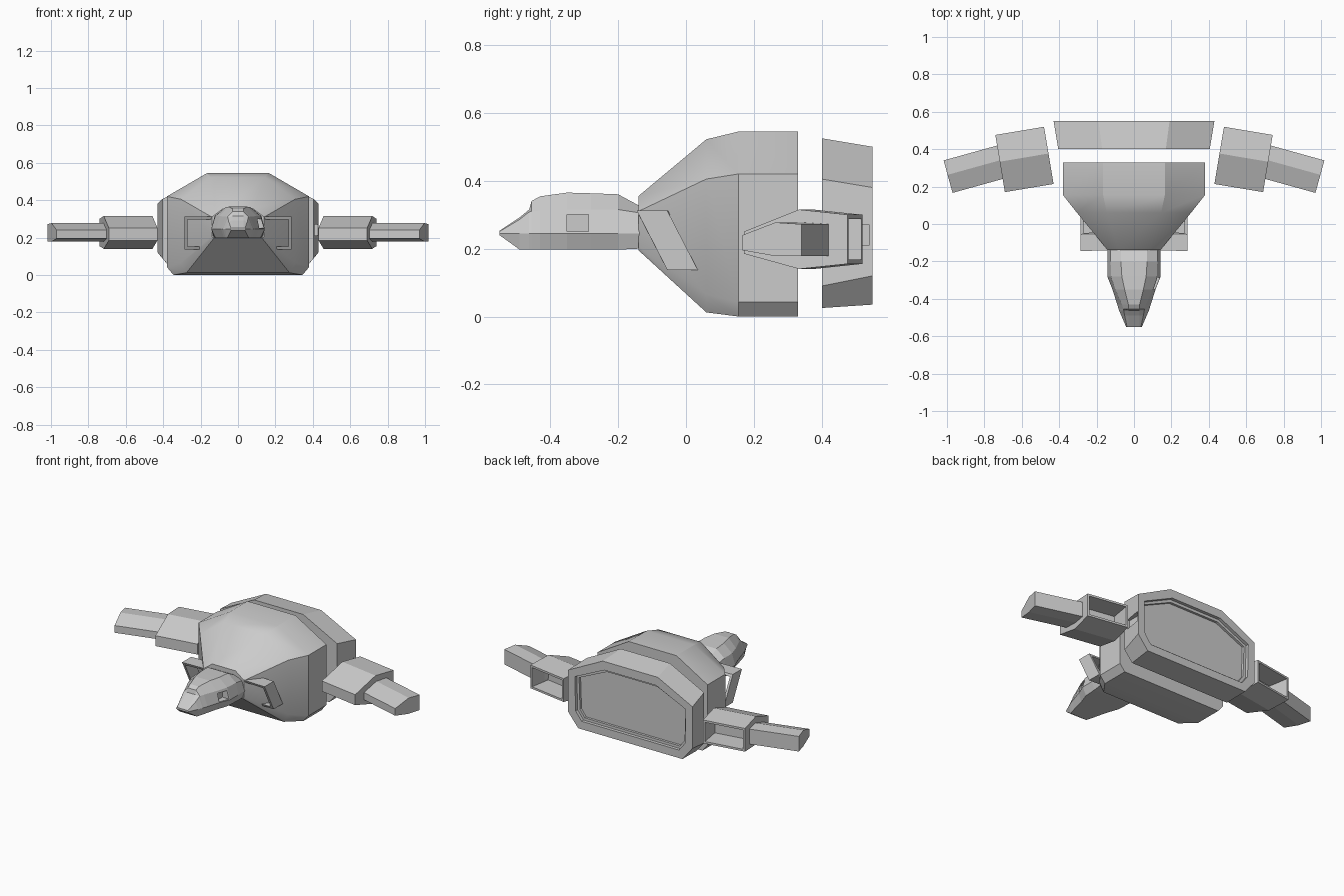
import bpy, bmesh
from math import cos, sin, radians
from mathutils import Vector

if "Cube" in bpy.data.objects:
    bpy.data.objects.remove(bpy.data.objects["Cube"])


def finish(name, bm, mirror=False, smooth=None):
    bmesh.ops.recalc_face_normals(bm, faces=bm.faces)
    me = bpy.data.meshes.new(name)
    bm.to_mesh(me)
    bm.free()
    ob = bpy.data.objects.new(name, me)
    bpy.context.collection.objects.link(ob)
    if mirror:
        ob.modifiers.new("mirror", "MIRROR")
    if smooth:
        bpy.ops.object.select_all(action="DESELECT")
        ob.select_set(True)
        bpy.context.view_layer.objects.active = ob
        bpy.ops.object.shade_smooth_by_angle(angle=radians(smooth))
    return ob


def loft(rings, closed=False):
    """Skin matching point rings; closed joins last ring to first, else caps."""
    bm = bmesh.new()
    vs = [[bm.verts.new(p) for p in r] for r in rings]
    n = len(vs[0])
    pairs = list(zip(vs, vs[1:])) + ([(vs[-1], vs[0])] if closed else [])
    for a, b in pairs:
        for i in range(n):
            j = (i + 1) % n
            bm.faces.new((a[i], a[j], b[j], b[i]))
    if not closed:
        bm.faces.new(vs[0])
        bm.faces.new(vs[-1])
    bmesh.ops.recalc_face_normals(bm, faces=bm.faces)
    bm.normal_update()
    return bm


def section(y, *half):
    """Symmetric cross-section from (x, z) points, top to bottom."""
    return [(x, y, z) for x, z in half] + [(-x, y, z) for x, z in reversed(half)]


def recess(bm, direction, steps):
    """Inset and push in the face that faces most along direction."""
    f = max(bm.faces, key=lambda f: f.normal.dot(Vector(direction)))
    for width, depth in steps:
        bmesh.ops.inset_region(bm, faces=[f], thickness=width)
        n = f.normal.copy()
        ret = bmesh.ops.extrude_discrete_faces(bm, faces=[f])
        f = ret["faces"][0]
        bmesh.ops.translate(bm, verts=f.verts, vec=-n * depth)
        bm.normal_update()


def cut(target, name, lo, hi):
    """Cut a mirrored pair of box pockets."""
    bm = bmesh.new()
    for s in (1, -1):
        r = bmesh.ops.create_cube(bm, size=1)
        for v in r["verts"]:
            p = [(a + b) / 2 + c * (b - a) for a, b, c in zip(lo, hi, v.co)]
            v.co = (p[0] * s, p[1], p[2])
    c = finish(name, bm)
    c.hide_render = True
    c.hide_viewport = True
    m = target.modifiers.new("pocket", "BOOLEAN")
    m.operation = "DIFFERENCE"
    m.solver = "EXACT"
    m.object = c


# Main hull
finish("hull", loft([
    section(-0.14, (0.08, 0.355), (0.14, 0.31), (0.14, 0.207), (0.13, 0.195)),
    section(0.06, (0.145, 0.522), (0.305, 0.405), (0.305, 0.065), (0.275, 0.012)),
    section(0.155, (0.165, 0.545), (0.38, 0.42), (0.38, 0.042), (0.345, 0.0)),
    section(0.33, (0.165, 0.545), (0.38, 0.42), (0.38, 0.042), (0.345, 0.0)),
]), smooth=28)

# Rear engine block with stepped recess and side pockets
bm = loft([
    section(0.40, (0.17, 0.525), (0.405, 0.405), (0.405, 0.09), (0.35, 0.025)),
    section(0.55, (0.19, 0.50), (0.43, 0.38), (0.43, 0.12), (0.36, 0.035)),
])
recess(bm, (0, 1, 0), [(0.055, 0.02), (0.018, 0.015)])
rear = finish("rear_block", bm)
cut(rear, "rear_pocket_cutter", (0.395, 0.43, 0.21), (0.5, 0.54, 0.27))

# Cockpit head: rings run top, shoulder, chine, bottom
head = finish("cockpit", loft([
    section(-0.55, (0.03, 0.252), (0.037, 0.25), (0.042, 0.245), (0.037, 0.24)),
    section(-0.49, (0.03, 0.292), (0.05, 0.286), (0.068, 0.245), (0.058, 0.197)),
    section(-0.462, (0.03, 0.315), (0.055, 0.308), (0.08, 0.245), (0.066, 0.197)),
    section(-0.455, (0.028, 0.34), (0.056, 0.31), (0.082, 0.245), (0.068, 0.197)),
    section(-0.43, (0.03, 0.354), (0.065, 0.312), (0.09, 0.245), (0.075, 0.197)),
    section(-0.35, (0.05, 0.365), (0.10, 0.315), (0.115, 0.245), (0.095, 0.197)),
    section(-0.28, (0.065, 0.363), (0.122, 0.315), (0.143, 0.245), (0.12, 0.197)),
    section(-0.20, (0.07, 0.36), (0.125, 0.315), (0.143, 0.245), (0.125, 0.197)),
    section(-0.135, (0.07, 0.325), (0.125, 0.305), (0.143, 0.245), (0.13, 0.2)),
]))
cut(head, "window_cutter", (0.093, -0.35, 0.25), (0.2, -0.287, 0.30))

# Slanted hollow scoops beside the head
outer = [(0.13, -0.14, 0.312), (0.285, -0.145, 0.312),
         (0.285, -0.055, 0.137), (0.13, -0.05, 0.137)]
inner = [(0.145, -0.133, 0.297), (0.27, -0.138, 0.297),
         (0.27, -0.063, 0.152), (0.145, -0.058, 0.152)]
shift = lambda ring: [(x, y + 0.09, z) for x, y, z in ring]
finish("scoop", loft([outer, shift(outer), shift(inner), inner], closed=True), mirror=True)


def wing(origin, sweep, u0, u1, profile):
    """Extrude a (chord, z) profile along a swept-forward span."""
    c, s = cos(radians(sweep)), sin(radians(sweep))
    return loft([[(origin[0] + u * c + v * s, origin[1] - u * s + v * c, z)
                  for v, z in profile] for u in (u0, u1)])


# Wing pods, open at the rear
bm = wing((0.43, 0.214), 9.5, 0, 0.264,
          [(0, 0.25), (0.165, 0.315), (0.31, 0.30), (0.31, 0.155), (0.165, 0.14), (0, 0.185)])
recess(bm, (sin(radians(9.5)), 1, 0), [(0.018, 0.13)])
finish("wing_pod", bm, mirror=True)

# Outer wing tips
finish("wing_tip", wing((0.705, 0.24), 15.5, -0.03, 0.275,
       [(0, 0.24), (0.10, 0.277), (0.18, 0.272), (0.18, 0.178), (0.10, 0.178), (0, 0.195)]),
       mirror=True)
